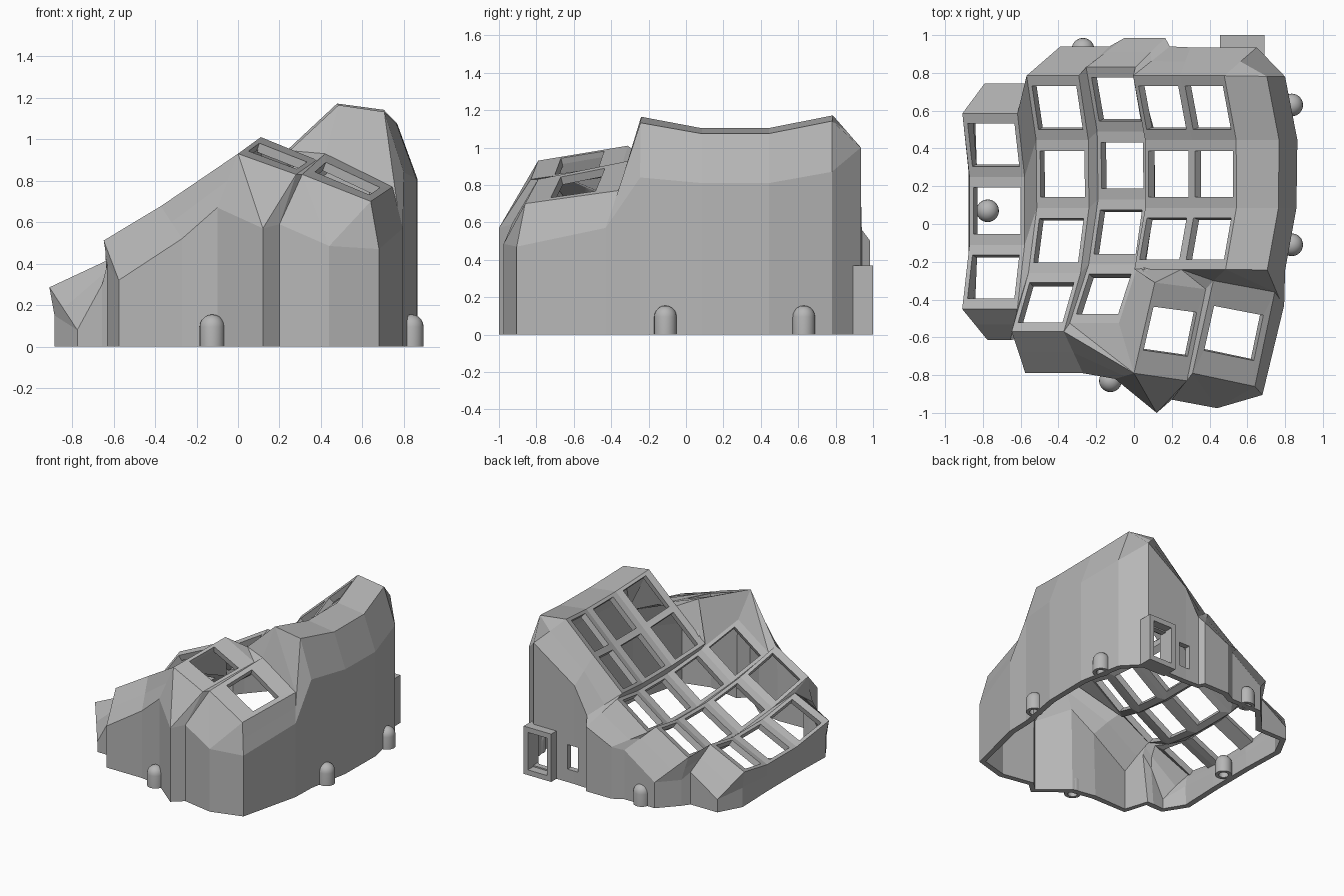
import bpy, bmesh
from math import sin, cos, radians, sqrt, pi
from mathutils import Vector

if "Cube" in bpy.data.objects:
    bpy.data.objects.remove(bpy.data.objects["Cube"])

grey = bpy.data.materials.new("plain grey")
grey.use_nodes = True
COLOUR = (0.47, 0.47, 0.47, 1)
grey.diffuse_color = COLOUR
grey.node_tree.nodes["Principled BSDF"].inputs["Base Color"].default_value = COLOUR


def finish(bm, name):
    mesh = bpy.data.meshes.new(name)
    bm.to_mesh(mesh)
    bm.free()
    obj = bpy.data.objects.new(name, mesh)
    bpy.context.collection.objects.link(obj)
    mesh.materials.append(grey)
    return obj


def box(name, lo, hi):
    bm = bmesh.new()
    bmesh.ops.create_cube(bm, size=1)
    for v in bm.verts:
        v.co = Vector([lo[i] + (v.co[i] + 0.5) * (hi[i] - lo[i]) for i in range(3)])
    return finish(bm, name)


# Key columns: each is a tilted strip curved along y
HALF, RADIUS = 0.161, 1.36


def column(x, z, tilt, y0, rows):
    t = radians(tilt)
    sides = []
    for u in (-HALF, HALF):
        line = []
        for y in rows:
            w = RADIUS - sqrt(RADIUS ** 2 - (y - y0) ** 2)
            line.append(Vector((x + u * cos(t) - w * sin(t), y, z + u * sin(t) + w * cos(t))))
        sides.append(line)
    return sides


LONG = (0.785, 0.445, 0.085, -0.26, -0.57)
SHORT = (0.785, 0.445, 0.085, -0.24)
al, ar = column(-0.72, 0.26, 25, 0.07, (0.585, 0.25, -0.11, -0.45))
bl, br = column(-0.372, 0.365, 31, 0.24, LONG)
cl, cr = column(-0.055, 0.51, 36, 0.28, [y + 0.045 for y in LONG])
dl = column(0.185, 0.76, 43, 0.26, SHORT)[0]
el, er = column(0.432, 0.985, 43, 0.26, SHORT)

# Thumb keys: back left, back right, front right, front left
t1 = [Vector(p) for p in ((0.11, -0.31, 1.01), (0.38, -0.345, 0.90), (0.28, -0.83, 0.83), (0, -0.79, 0.93))]
t2 = [Vector(p) for p in ((0.42, -0.30, 0.93), (0.745, -0.36, 0.77), (0.64, -0.86, 0.70), (0.31, -0.79, 0.83))]

shell = bmesh.new()


def face(*points):
    shell.faces.new([shell.verts.new(p) for p in points])


def key(corners, mu, mv):
    """A square plate with an open key hole."""
    a, b, c, d = corners

    def at(u, v):
        return a.lerp(b, u).lerp(d.lerp(c, u), v)
    hole = [at(mu, mv), at(1 - mu, mv), at(1 - mu, 1 - mv), at(mu, 1 - mv)]
    for i in range(4):
        j = (i + 1) % 4
        face(corners[i], corners[j], hole[j], hole[i])


for left, right in ((al, ar), (bl, br), (cl, cr), (dl, el), (el, er)):
    for i in range(len(left) - 1):
        key((left[i], right[i], right[i + 1], left[i + 1]), 0.075, 0.16)
key(t1, 0.08, 0.26)
key(t2, 0.1, 0.26)

# Webs between the columns
for left, right in ((ar, bl), (br, cl), (cr, dl)):
    for i in range(min(len(left), len(right)) - 1):
        face(left[i], right[i], right[i + 1], left[i + 1])
face(ar[3], bl[3], bl[4])

# Webs around the thumb keys
for points in ((br[4], cl[4], t1[3]), (cl[4], cr[4], t1[3]), (cr[3], t1[0], t1[3], cr[4]),
               (dl[3], t1[0], cr[3]), (dl[3], el[3], t1[0]), (el[3], t1[1], t1[0]),
               (el[3], t2[0], t1[1]), (el[3], er[3], t2[0]), (er[3], t2[1], t2[0]),
               (t1[1], t2[0], t2[3], t1[2])):
    face(*points)

# Outer wall stations: plate edge, shoulder position, and whether the rim bulges
left_wall = [(al[0], (-0.885, 0.57, 0.15)), (al[1], (-0.875, 0.25, 0.12)),
             (al[2], (-0.875, -0.11, 0.12)), (al[3], (-0.885, -0.44, 0.15))]
front_wall = [(al[3], (-0.775, -0.615, 0.08)), (ar[3], (-0.655, -0.615, 0.3)),
              (bl[4], (-0.63, -0.61, 0.4)), (bl[4], (-0.575, -0.79, 0.32)),
              (br[4], (-0.27, -0.79, 0.52)), (t1[3], (-0.1, -0.82, 0.67))]
thumb_wall = [(t1[3], (0.12, -1.0, 0.57)), (t1[2], (0.12, -1.0, 0.57)),
              (t1[2], (0.2, -0.93, 0.59)), (t2[3], (0.2, -0.93, 0.59)),
              (t2[3], (0.44, -0.975, 0.485)), (t2[2], (0.44, -0.975, 0.485)),
              (t2[2], (0.68, -0.905, 0.47)), (t2[1], (0.795, -0.43, 0.57))]
right_wall = [(er[3], (0.8, -0.245, 0.84), 1),
              (er[2], (0.86, 0.085, 0.81), 1), (er[1], (0.865, 0.445, 0.81), 1),
              (er[0], (0.8, 0.78, 0.87), 1)]
back_wall = [(er[0], (0.65, 0.935, 1.0)), (el[0], (0.3, 0.935, 0.76)),
             (dl[0], (0.19, 0.94, 0.56)), (cr[0], (0.165, 0.985, 0.5)),
             (cl[0], (-0.05, 0.985, 0.4)), (br[0], (-0.13, 0.94, 0.38)),
             (bl[0], (-0.39, 0.94, 0.2)), (bl[0], (-0.52, 0.8, 0.2)),
             (ar[0], (-0.56, 0.745, 0.25)), (al[0], (-0.79, 0.745, 0.1))]

rings = []
for edge, shoulder, *bulge in left_wall + front_wall + thumb_wall + right_wall + back_wall:
    s = Vector(shoulder)
    rim = edge.lerp(s, 0.7 if bulge else 0.5)
    if bulge:
        rim.z = edge.z + (s.z - edge.z) * 0.1
    rings.append((edge, rim, s, Vector((s.x, s.y, 0))))
for i, here in enumerate(rings):
    there = rings[(i + 1) % len(rings)]
    for k in range(3):
        loop = []
        for p in (here[k], there[k], there[k + 1], here[k + 1]):
            if all((p - q).length > 1e-5 for q in loop):
                loop.append(p)
        if len(loop) > 2:
            face(*loop)

bmesh.ops.remove_doubles(shell, verts=shell.verts[:], dist=0.004)
bmesh.ops.recalc_face_normals(shell, faces=shell.faces[:])
if sum(f.normal.z * f.calc_area() for f in shell.faces) < 0:
    bmesh.ops.reverse_faces(shell, faces=shell.faces[:])
case = finish(shell, "case_shell")
thick = case.modifiers.new("thickness", "SOLIDIFY")
thick.thickness = 0.045
thick.offset = -1

# Openings in the back wall
for name, lo, hi in (("port_cutter", (0.49, 0.8, 0.05), (0.655, 1.1, 0.32)),
                     ("jack_cutter", (0.27, 0.8, 0.1), (0.36, 1.1, 0.29))):
    cutter = box(name, lo, hi)
    cutter.hide_render = True
    cutter.hide_viewport = True
    cut = case.modifiers.new(name, "BOOLEAN")
    cut.object = cutter
    cut.solver = "EXACT"

# Port holder: a rectangular tube through the back wall
holder = bmesh.new()
outer = [(0.455, 0), (0.69, 0), (0.69, 0.37), (0.455, 0.37)]
inner = [(0.49, 0.04), (0.655, 0.04), (0.655, 0.33), (0.49, 0.33)]
grid = [[holder.verts.new((x, y, z)) for x, z in loop]
        for loop, y in ((outer, 0.875), (outer, 1.0), (inner, 1.0), (inner, 0.875))]
for k in range(4):
    a, b = grid[k], grid[(k + 1) % 4]
    for i in range(4):
        j = (i + 1) % 4
        holder.faces.new((a[i], a[j], b[j], b[i]))
bmesh.ops.recalc_face_normals(holder, faces=holder.faces[:])
finish(holder, "port_holder")

# Domed screw posts with a blind hole underneath
profile = [(0, 0.1), (0.035, 0.1), (0.035, 0), (0.06, 0), (0.06, 0.095)]
profile += [(0.06 * cos(a * pi / 10), 0.095 + 0.06 * sin(a * pi / 10)) for a in range(1, 6)]
posts = []
for name, x, y in (("front", -0.125, -0.83), ("right_front", 0.835, -0.11), ("right_back", 0.835, 0.63),
                   ("back", -0.27, 0.925), ("left", -0.775, 0.07)):
    bm = bmesh.new()
    verts = [bm.verts.new((r, 0, z)) for r, z in profile]
    edges = [bm.edges.new(pair) for pair in zip(verts, verts[1:])]
    bmesh.ops.spin(bm, geom=verts + edges, axis=(0, 0, 1), cent=(0, 0, 0), angle=2 * pi, steps=24)
    bmesh.ops.remove_doubles(bm, verts=bm.verts[:], dist=0.0005)
    bmesh.ops.recalc_face_normals(bm, faces=bm.faces[:])
    post = finish(bm, name + "_screw_post")
    post.location = (x, y, 0)
    posts.append(post)

bpy.ops.object.select_all(action="DESELECT")
for post in posts:
    post.select_set(True)
bpy.context.view_layer.objects.active = posts[0]
bpy.ops.object.shade_smooth_by_angle(angle=radians(30))
